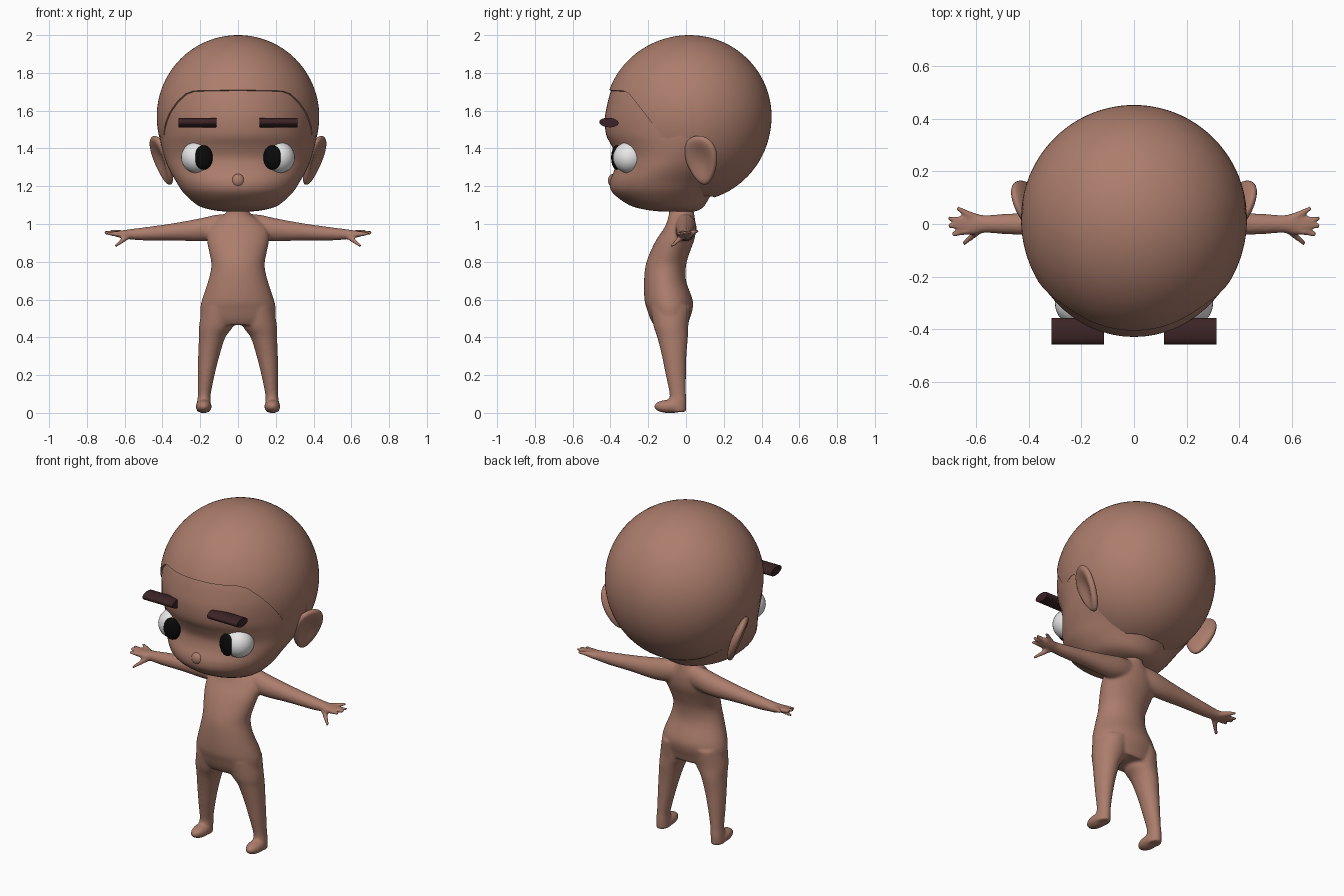
import bpy, bmesh, math
from mathutils import Vector, Matrix

if "Cube" in bpy.data.objects:
    bpy.data.objects.remove(bpy.data.objects["Cube"])


def material(name, rgb):
    m = bpy.data.materials.new(name)
    m.diffuse_color = (*rgb, 1)
    m.use_nodes = True
    m.node_tree.nodes["Principled BSDF"].inputs["Base Color"].default_value = m.diffuse_color
    return m


SKIN = material("warm brown skin", (0.41, 0.205, 0.15))
BROW = material("dark brown brow", (0.045, 0.017, 0.019))
WHITE = material("eye white", (0.8, 0.8, 0.8))
BLACK = material("pupil black", (0.003, 0.003, 0.003))


def finish(bm, name, mat, mods=()):
    """Turn a bmesh into a smooth shaded object and apply its modifiers."""
    bmesh.ops.recalc_face_normals(bm, faces=bm.faces)
    me = bpy.data.meshes.new(name)
    bm.to_mesh(me)
    bm.free()
    ob = bpy.data.objects.new(name, me)
    bpy.context.collection.objects.link(ob)
    bpy.ops.object.select_all(action='DESELECT')
    ob.select_set(True)
    bpy.context.view_layer.objects.active = ob
    for kind, props in mods:
        mod = ob.modifiers.new(kind, kind)
        for k, v in props.items():
            setattr(mod, k, v)
        bpy.ops.object.modifier_apply(modifier=mod.name)
    ob.data.materials.clear()
    ob.data.materials.append(mat)
    bpy.ops.object.shade_smooth_by_angle(angle=math.radians(50))
    return ob


def spline(rows, steps):
    """Catmull-Rom interpolation through rows of numbers."""
    out = []
    for i in range(len(rows) - 1):
        p0, p1, p2, p3 = (rows[min(max(i + k, 0), len(rows) - 1)] for k in (-1, 0, 1, 2))
        for s in range(steps):
            t = s / steps
            out.append([0.5 * (2 * b + (c - a) * t + (2 * a - 5 * b + 4 * c - d) * t * t
                               + (3 * b - a - 3 * c + d) * t ** 3)
                        for a, b, c, d in zip(p0, p1, p2, p3)])
    out.append(rows[-1])
    return out


def skin_rings(bm, rings, cap=True):
    loops = [[bm.verts.new(p) for p in r] for r in rings]
    n = len(loops[0])
    for a, b in zip(loops, loops[1:]):
        for i in range(n):
            bm.faces.new((a[i], a[(i + 1) % n], b[(i + 1) % n], b[i]))
    if cap:
        bm.faces.new(loops[0])
        bm.faces.new(loops[-1])
    return loops


def loft(bm, rows, place, n=48, steps=4):
    """rows: position, centre, half width, low, high, widest point."""
    rings = []
    for t, c, hw, lo, hi, mid in spline(rows, steps):
        ring = []
        for i in range(n):
            a = 2 * math.pi * i / n
            s = math.sin(a)
            ring.append(place(t, c + hw * math.cos(a), mid + s * ((hi - mid) if s > 0 else (mid - lo))))
        rings.append(ring)
    skin_rings(bm, rings)


def ellipsoid(bm, centre, scale, rot=Matrix.Identity(4), seg=32):
    m = Matrix.Translation(centre) @ rot @ Matrix.Diagonal((*scale, 1))
    return bmesh.ops.create_uvsphere(bm, u_segments=seg, v_segments=seg // 2, radius=1, matrix=m)


def cone(bm, p, q, r1, r2):
    p, q = Vector(p), Vector(q)
    d = q - p
    m = Matrix.Translation((p + q) / 2) @ d.to_track_quat('Z', 'Y').to_matrix().to_4x4()
    bmesh.ops.create_cone(bm, cap_ends=True, segments=12, radius1=r1, radius2=r2,
                          depth=d.length, matrix=m)


def mids(rows):
    return [(*r, (r[3] + r[4]) / 2) for r in rows]


# Body: torso, legs, arms and hands fused into one skin
bm = bmesh.new()
torso = [(.465, 0, .17, -.17, .01), (.5, 0, .195, -.19, .02), (.55, 0, .2, -.207, .035),
         (.6, 0, .19, -.22, .035), (.7, 0, .157, -.222, 0), (.78, 0, .141, -.214, 0),
         (.85, 0, .152, -.19, .02), (.92, 0, .165, -.155, .045), (.98, 0, .155, -.115, .052),
         (1.03, 0, .1, -.095, .047), (1.06, 0, .062, -.09, .042), (1.12, 0, .055, -.085, .035)]
leg = [(.56, .1, .09, -.19, .025), (.46, .116, .09, -.172, .012), (.4, .137, .07, -.152, .01),
       (.3, .155, .056, -.127, .002), (.2, .168, .044, -.107, 0), (.1, .178, .034, -.087, 0),
       (.06, .181, .036, -.092, .002), (.005, .182, .036, -.09, 0)]
arm = [(.04, 0, .045, .93, 1.055), (.12, 0, .055, .915, 1.048), (.2, 0, .055, .908, 1.03),
       (.35, 0, .046, .913, 1.003), (.5, 0, .038, .913, .982), (.57, 0, .034, .918, .973),
       (.61, 0, .042, .924, .967), (.645, 0, .035, .932, .962)]
fingers = [((.61, .025, .95), (.675, .062, .964)), ((.63, .012, .948), (.71, .022, .958)),
           ((.63, -.008, .948), (.71, -.006, .955)), ((.62, -.024, .945), (.695, -.04, .95)),
           ((.58, -.015, .938), (.65, -.077, .882))]
loft(bm, mids(torso), lambda t, c, d: (c, d, t))
for s in (1, -1):
    loft(bm, mids(leg), lambda t, c, d: (s * c, d, t))
    loft(bm, mids(arm), lambda t, c, d: (s * t, c, d))
    ellipsoid(bm, (s * .182, -.085, .034), (.043, .085, .036))
    for p, q in fingers:
        cone(bm, (s * p[0], *p[1:]), (s * q[0], *q[1:]), .017, .009)
finish(bm, "body", SKIN, [("REMESH", dict(mode='VOXEL', voxel_size=.0075)),
                          ("SMOOTH", dict(factor=.5, iterations=8))])

# Head with face
bm = bmesh.new()
head = [(1.066, 0, .07, -.13, .04, -.05), (1.075, 0, .14, -.21, .07, -.08),
        (1.1, 0, .215, -.3, .1, -.12), (1.165, 0, .288, -.388, .14, -.13),
        (1.225, 0, .328, -.402, .2, -.12), (1.29, 0, .365, -.378, .28, -.08),
        (1.35, 0, .388, -.37, .34, -.04), (1.41, 0, .405, -.392, .38, -.01),
        (1.47, 0, .415, -.422, .41, .01), (1.55, 0, .42, -.43, .425, .02),
        (1.62, 0, .417, -.42, .425, .02), (1.71, 0, .398, -.395, .413, .02),
        (1.8, 0, .352, -.348, .37, .02), (1.9, 0, .26, -.252, .278, .02),
        (1.96, 0, .15, -.14, .17, .02), (1.985, 0, .05, -.03, .07, .02)]
loft(bm, head, lambda t, c, d: (c, d, t), n=64)
ellipsoid(bm, (0, -.386, 1.23), (.035, .027, .035))
finish(bm, "head", SKIN)

# Scalp cap with hairline; hairline height given by angle from the front
hairline = [(0, 1.71), (35, 1.705), (42, 1.69), (50, 1.645), (58, 1.585), (65, 1.52), (71, 1.45),
            (76, 1.455), (83, 1.47), (92, 1.45), (97, 1.25), (103, 1.19), (115, 1.15), (180, 1.14)]


def hair_z(deg):
    for (a, za), (b, zb) in zip(hairline, hairline[1:]):
        if deg <= b:
            return za + (zb - za) * (deg - a) / (b - a)
    return hairline[-1][1]


N, V = 180, 40
bm = bmesh.new()
rings = []
for j in range(1, V + 1):
    ring = []
    for i in range(N):
        deg = 360 * i / N
        h = hair_z(min(deg, 360 - deg)) - 1.57
        t = math.acos(h / (.43 if h > 0 else .45)) * j / V
        x, y = math.sin(math.radians(deg)), -math.cos(math.radians(deg))
        r, c = math.sin(t), math.cos(t)
        ring.append((.43 * x * r, .02 + (.45 if y < 0 else .433) * y * r,
                     1.57 + c * (.43 if c > 0 else .45)))
    rings.append(ring)
loops = skin_rings(bm, rings, cap=False)
top = bm.verts.new((0, .02, 2.0))
for i in range(N):
    bm.faces.new((top, loops[0][i], loops[0][(i + 1) % N]))
finish(bm, "scalp_cap", SKIN, [("SOLIDIFY", dict(thickness=.022, offset=-1))])

for s, side in ((1, "left"), (-1, "right")):
    # Ear: dished, tapered disc leaning outwards
    bm = bmesh.new()
    bmesh.ops.create_uvsphere(bm, u_segments=40, v_segments=28, radius=1)
    turn = Matrix.Rotation(math.radians(-22), 3, 'Z') @ Matrix.Rotation(math.radians(20), 3, 'Y')
    for v in bm.verts:
        x, y, z = v.co
        if x > 0:
            x *= .1 + 1.5 * (y * y + z * z)
        p = turn @ Vector((x * .03, y * .088 * (1 + .28 * z), z * .137))
        v.co = (s * (.4 + p.x), .083 + p.y, 1.338 + p.z)
    finish(bm, side + "_ear", SKIN)

    # Eye and pupil
    bm = bmesh.new()
    ellipsoid(bm, (s * .218, -.302, 1.352), (.083, .084, .083))
    finish(bm, side + "_eye", WHITE)
    bm = bmesh.new()
    ellipsoid(bm, (s * .182, -.367, 1.352), (.049, .028, .065),
              Matrix.Rotation(math.radians(-12 * s), 4, 'Z'))
    finish(bm, side + "_pupil", BLACK)

    # Eyebrow: flattened bar
    bm = bmesh.new()
    m = (Matrix.Translation((s * .215, -.408, 1.537)) @ Matrix.Rotation(math.radians(-4), 4, 'X')
         @ Matrix.Diagonal((1, .051, .025, 1)) @ Matrix.Rotation(math.pi / 2, 4, 'Y'))
    bmesh.ops.create_cone(bm, cap_ends=True, segments=24, radius1=1, radius2=1, depth=.2, matrix=m)
    finish(bm, side + "_eyebrow", BROW)
